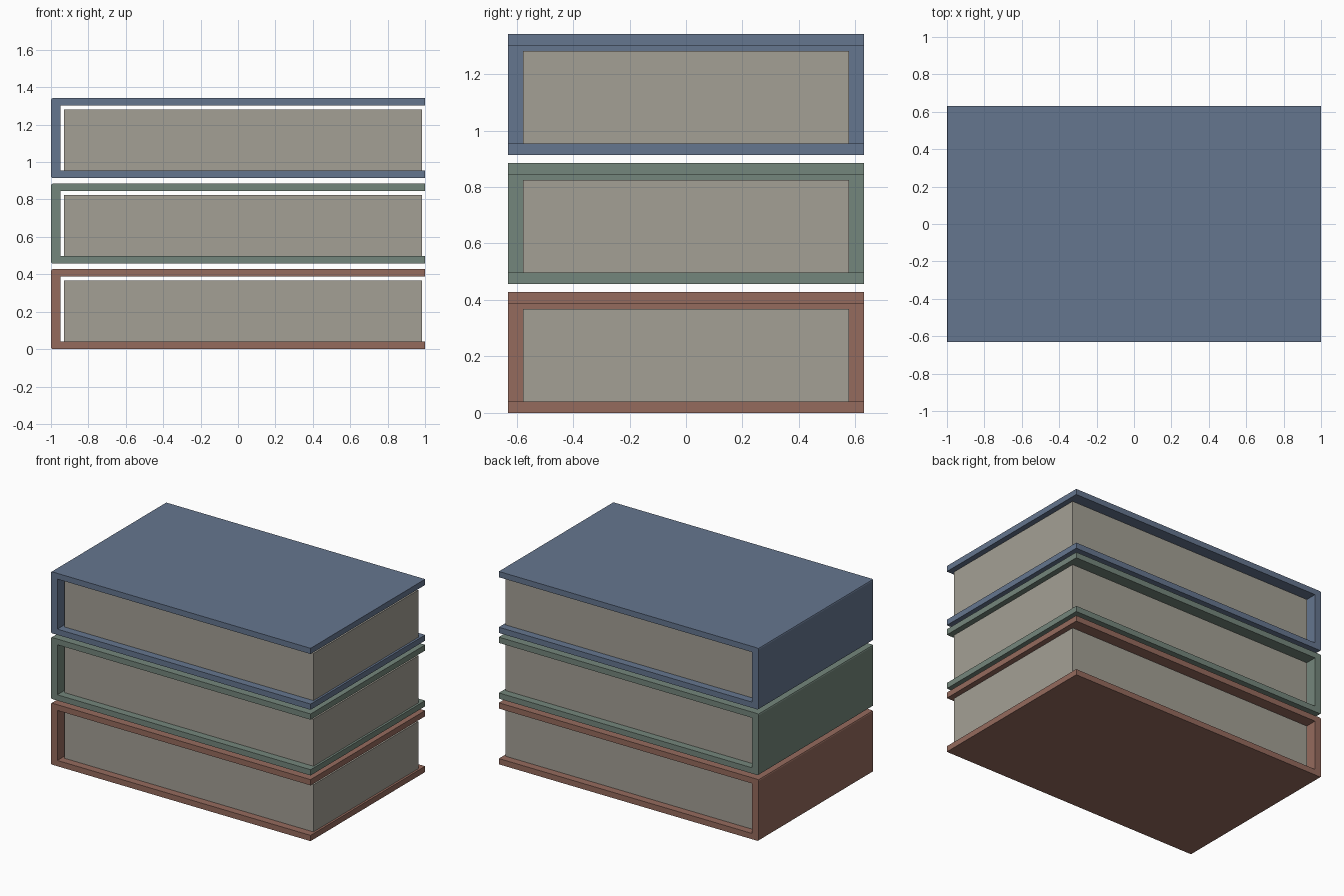
import bpy, bmesh

if "Cube" in bpy.data.objects:
    bpy.data.objects.remove(bpy.data.objects["Cube"])

PITCH, HEIGHT, BOARD = 0.457, 0.428, 0.04
HALF_X, HALF_Y, SPINE, C = 1.0, 0.63, 0.05, 0.01


def material(name, rgb):
    mat = bpy.data.materials.new(name)
    mat.diffuse_color = (*rgb, 1)
    mat.use_nodes = True
    mat.node_tree.nodes["Principled BSDF"].inputs["Base Color"].default_value = mat.diffuse_color
    return mat


def extrude_profile(name, points, y0, y1, z, mat):
    """Extrude an x-z outline along y."""
    bm = bmesh.new()
    face = bm.faces.new([bm.verts.new((x, y0, h)) for x, h in points])
    out = bmesh.ops.extrude_face_region(bm, geom=[face])
    verts = [v for v in out["geom"] if isinstance(v, bmesh.types.BMVert)]
    bmesh.ops.translate(bm, verts=verts, vec=(0, y1 - y0, 0))
    bmesh.ops.recalc_face_normals(bm, faces=bm.faces)
    mesh = bpy.data.meshes.new(name)
    bm.to_mesh(mesh)
    bm.free()
    mesh.materials.append(mat)
    obj = bpy.data.objects.new(name, mesh)
    obj.location.z = z
    bpy.context.collection.objects.link(obj)
    return obj


# C-shaped cover: two boards joined by a spine with softened outer corners
cover = [
    (HALF_X, 0), (HALF_X, BOARD), (-HALF_X + SPINE, BOARD),
    (-HALF_X + SPINE, HEIGHT - BOARD), (HALF_X, HEIGHT - BOARD),
    (HALF_X, HEIGHT), (-HALF_X + C, HEIGHT), (-HALF_X + 0.3 * C, HEIGHT - 0.3 * C),
    (-HALF_X, HEIGHT - C), (-HALF_X, C), (-HALF_X + 0.3 * C, 0.3 * C), (-HALF_X + C, 0),
]
# Page block resting on the lower board, with a gap below the upper board
pages = [(-0.93, BOARD), (0.985, BOARD), (0.985, 0.368), (-0.93, 0.368)]

paper = material("paper", (0.37, 0.35, 0.30))
books = [
    ("bottom", (0.30, 0.145, 0.11)),
    ("middle", (0.175, 0.24, 0.20)),
    ("top", (0.13, 0.18, 0.275)),
]
for i, (label, rgb) in enumerate(books):
    z = i * PITCH
    extrude_profile(f"{label}_book_cover", cover, -HALF_Y, HALF_Y, z,
                    material(f"{label}_cloth", rgb))
    extrude_profile(f"{label}_book_pages", pages, -0.577, 0.577, z, paper)
